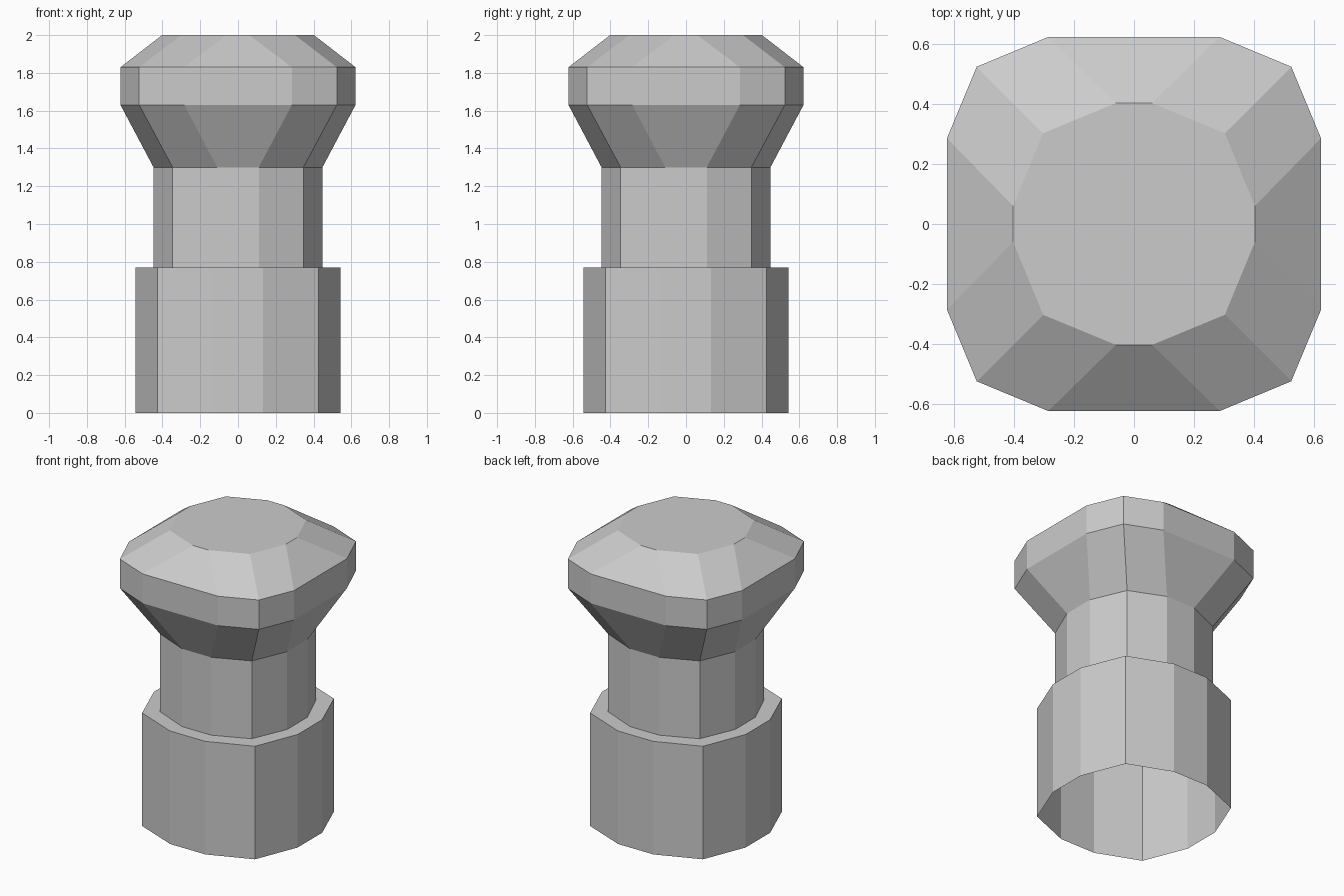
import bpy, bmesh

if "Cube" in bpy.data.objects:
    bpy.data.objects.remove(bpy.data.objects["Cube"])

# Rings from bottom to top: height, half width, flat-side half length, corner offset
RINGS = [
    (0.00, 0.542, 0.132, 0.425),  # base foot, open underneath
    (0.77, 0.542, 0.132, 0.425),  # base rim
    (0.77, 0.447, 0.110, 0.346),  # ledge in to the neck
    (1.30, 0.447, 0.110, 0.346),  # neck top
    (1.63, 0.622, 0.285, 0.523),  # flare out to the head
    (1.83, 0.622, 0.285, 0.523),  # head band
    (2.00, 0.402, 0.060, 0.302),  # bevelled crown
]


def section(half, flat, corner):
    """Twelve-sided rounded square, counter-clockwise."""
    x_y = [(half, flat), (corner, corner), (flat, half)]
    points = []
    for _ in range(4):
        points += x_y
        x_y = [(-y, x) for x, y in x_y]
    return points


# Loft the rings into one shell and close the crown
bm = bmesh.new()
loops = [[bm.verts.new((x, y, z)) for x, y in section(h, f, c)]
         for z, h, f, c in RINGS]
for low, high in zip(loops, loops[1:]):
    for i in range(12):
        j = (i + 1) % 12
        bm.faces.new((low[i], low[j], high[j], high[i]))
bm.faces.new(loops[-1])

mesh = bpy.data.meshes.new("post_knob")
bm.to_mesh(mesh)
bm.free()
post = bpy.data.objects.new("post_knob", mesh)
bpy.context.collection.objects.link(post)
